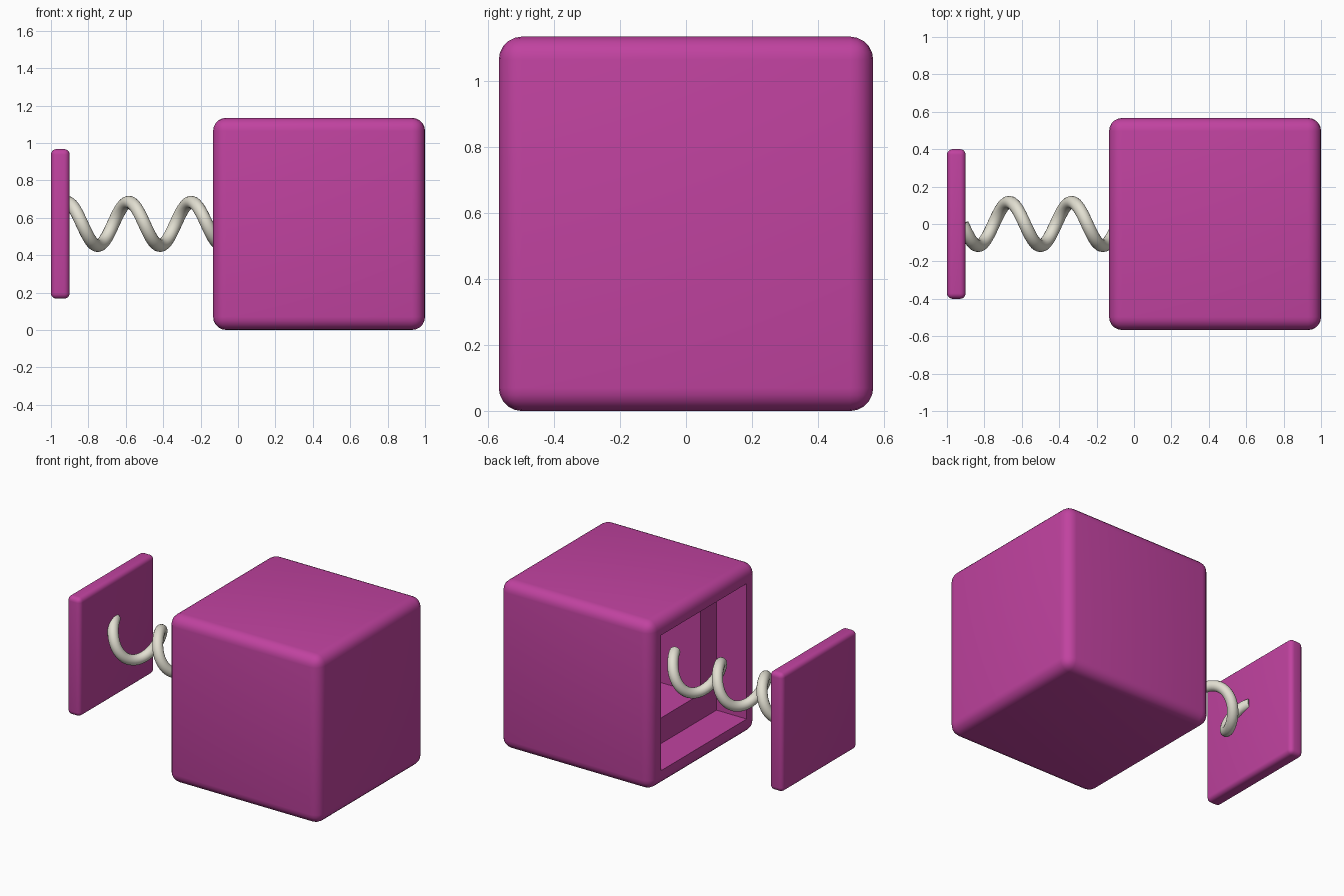
import bpy, bmesh, math
from mathutils import Vector

if "Cube" in bpy.data.objects:
    bpy.data.objects.remove(bpy.data.objects["Cube"])

ZC = 0.567  # height of the common axis


def material(name, rgb):
    m = bpy.data.materials.new(name)
    m.diffuse_color = (*rgb, 1)
    m.use_nodes = True
    m.node_tree.nodes["Principled BSDF"].inputs["Base Color"].default_value = m.diffuse_color
    return m


magenta = material("magenta", (0.53, 0.055, 0.35))
ivory = material("ivory", (0.76, 0.74, 0.64))


def rounded_block(name, x0, x1, half, radius, steps=()):
    """Bevelled block; steps = (half width, depth) recesses cut into its -x face."""
    bm = bmesh.new()
    bmesh.ops.create_cube(bm, size=1)
    for v in bm.verts:
        v.co = Vector(((x0 + x1) / 2 + v.co.x * (x1 - x0),
                       v.co.y * 2 * half, ZC + v.co.z * 2 * half))
    bmesh.ops.bevel(bm, geom=bm.edges[:], offset=radius, segments=5,
                    profile=0.5, affect='EDGES')
    bm.normal_update()
    face = min(bm.faces, key=lambda f: f.calc_center_median().x)
    size = half - radius
    for new_size, depth in steps:
        bmesh.ops.inset_region(bm, faces=[face], thickness=size - new_size)
        size = new_size
        out = bmesh.ops.extrude_face_region(bm, geom=[face])
        bmesh.ops.delete(bm, geom=[face], context='FACES_ONLY')
        face = next(g for g in out["geom"] if isinstance(g, bmesh.types.BMFace))
        bmesh.ops.translate(bm, verts=face.verts[:], vec=(depth, 0, 0))
        bm.normal_update()
    bmesh.ops.recalc_face_normals(bm, faces=bm.faces[:])
    me = bpy.data.meshes.new(name)
    bm.to_mesh(me)
    bm.free()
    me.materials.append(magenta)
    ob = bpy.data.objects.new(name, me)
    bpy.context.collection.objects.link(ob)
    bpy.ops.object.select_all(action='DESELECT')
    bpy.context.view_layer.objects.active = ob
    ob.select_set(True)
    bpy.ops.object.shade_smooth_by_angle(angle=math.radians(35))
    return ob


# Box with a wide opening and a smaller socket behind it
rounded_block("box", -0.133, 1.0, 0.567, 0.07, [(0.44, 0.225), (0.195, 0.4)])

# Square lid pushed out by the spring
rounded_block("lid", -1.0, -0.9, 0.4, 0.03)

# Spring: three turns along x
cu = bpy.data.curves.new("spring", 'CURVE')
cu.dimensions = '3D'
cu.bevel_depth = 0.034
cu.bevel_resolution = 6
cu.use_fill_caps = True
sp = cu.splines.new('POLY')
turns, per_turn, pitch, radius = 3, 40, 0.3333, 0.116
n = turns * per_turn
sp.points.add(n)
for i, p in enumerate(sp.points):
    a = 2 * math.pi * i / per_turn
    p.co = (-0.917 + pitch * i / per_turn, -radius * math.sin(a),
            ZC + radius * math.cos(a), 1)
sp.use_smooth = True
cu.materials.append(ivory)
bpy.context.collection.objects.link(bpy.data.objects.new("spring", cu))
